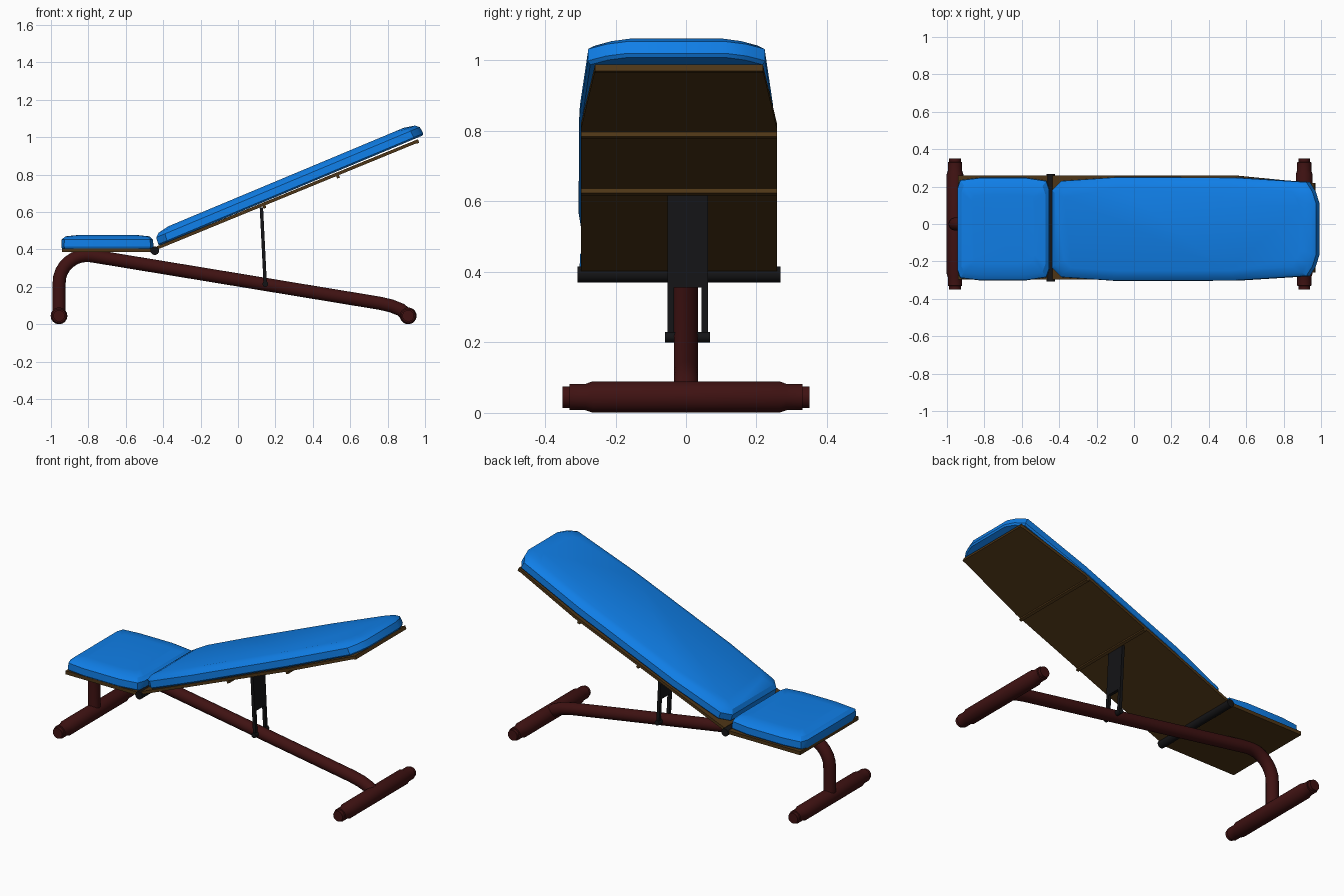
import bpy, bmesh, math
from mathutils import Vector, Matrix

if "Cube" in bpy.data.objects:
    bpy.data.objects.remove(bpy.data.objects["Cube"])


def material(name, rgb):
    m = bpy.data.materials.new(name)
    m.diffuse_color = (*rgb, 1)
    m.use_nodes = True
    m.node_tree.nodes["Principled BSDF"].inputs["Base Color"].default_value = m.diffuse_color
    return m


BLUE = material("blue vinyl", (0.005, 0.21, 0.80))
MAROON = material("maroon steel", (0.05, 0.006, 0.006))
BROWN = material("brown board", (0.075, 0.036, 0.008))
BLACK = material("black steel", (0.007, 0.007, 0.008))


def finish(bm, name, mat, matrix=Matrix(), smooth=None):
    bmesh.ops.recalc_face_normals(bm, faces=bm.faces)
    me = bpy.data.meshes.new(name)
    bm.to_mesh(me)
    bm.free()
    me.transform(matrix)
    me.materials.append(mat)
    ob = bpy.data.objects.new(name, me)
    bpy.context.collection.objects.link(ob)
    if smooth:
        bpy.ops.object.select_all(action='DESELECT')
        ob.select_set(True)
        bpy.context.view_layer.objects.active = ob
        bpy.ops.object.shade_smooth_by_angle(angle=math.radians(smooth))
    return ob


def loft(rings, name, mat, matrix=Matrix(), smooth=None):
    """Skin closed rings of points and cap both ends."""
    bm = bmesh.new()
    vs = [[bm.verts.new(p) for p in r] for r in rings]
    n = len(vs[0])
    for a, b in zip(vs, vs[1:]):
        for i in range(n):
            bm.faces.new((a[i], a[(i + 1) % n], b[(i + 1) % n], b[i]))
    bm.faces.new(vs[0])
    bm.faces.new(vs[-1])
    return finish(bm, name, mat, matrix, smooth)


def rod(profile, x, z, name, mat, yc=0.0, sides=18):
    """Lathe (y, radius) pairs around an axis parallel to y."""
    rings = [[(x + r * math.cos(2 * math.pi * i / sides), yc + y,
               z + r * math.sin(2 * math.pi * i / sides)) for i in range(sides)]
             for y, r in profile]
    return loft(rings, name, mat, smooth=35)


def slab(outline, z0, z1, name, mat, matrix=Matrix(), yc=0.0):
    """Flat plate from a half outline of (x, half width), mirrored in y."""
    pts = [(x, yc - h) for x, h in outline] + [(x, yc + h) for x, h in reversed(outline)]
    return loft([[(x, y, z) for x, y in pts] for z in (z0, z1)], name, mat, matrix)


def pad(outline, layers, name, matrix=Matrix(), yc=-0.027):
    """Cushion: layers are (end inset, side inset, height)."""
    u0, u1 = outline[0][0], outline[-1][0]
    uc, hl = (u0 + u1) / 2, (u1 - u0) / 2
    hm = max(h for _, h in outline)
    rings = []
    for iu, iy, v in layers:
        half = [(uc + (u - uc) * (1 - iu / hl), h * (1 - iy / hm)) for u, h in outline]
        rings.append([(u, yc - h, v) for u, h in half] +
                     [(u, yc + h, v) for u, h in reversed(half)])
    return loft(rings, name, BLUE, matrix, smooth=28)


# Floor bars with stepped end caps
half = [(0.265, 0.045), (0.285, 0.038), (0.33, 0.038), (0.331, 0.031), (0.35, 0.031)]
bar = [(-y, r) for y, r in reversed(half)] + half
rod(bar, -0.957, 0.045, "front_floor_bar", MAROON)
rod(bar, 0.91, 0.045, "rear_floor_bar", MAROON)

# Bent main tube swept along an x-z path
path = [(-0.957, 0.05), (-0.957, 0.21)]
for k in range(1, 9):
    a = math.radians(180 - k * 12.5)
    path.append((-0.807 + 0.15 * math.cos(a), 0.22 + 0.148 * math.sin(a)))
path += [(0.76, 0.112), (0.82, 0.098), (0.87, 0.078), (0.91, 0.045)]
P = [Vector((x, 0, z)) for x, z in path]
rings = []
for i, p in enumerate(P):
    t = (P[min(i + 1, len(P) - 1)] - P[max(i - 1, 0)]).normalized()
    nrm = Vector((-t.z, 0, t.x))
    rings.append([p + 0.035 * (nrm * math.cos(a) + Vector((0, 1, 0)) * math.sin(a))
                  for a in (2 * math.pi * k / 18 for k in range(18))])
loft(rings, "main_tube", MAROON, smooth=40)

# Seat board and cushion
slab([(-0.94, 0.278), (-0.45, 0.278)], 0.385, 0.406, "seat_board", BROWN, yc=-0.02)
pad([(-0.945, 0.22), (-0.93, 0.262), (-0.82, 0.275), (-0.58, 0.275),
     (-0.468, 0.258), (-0.452, 0.21)],
    [(0.004, 0.006, 0.404), (0, 0, 0.415), (0.002, 0.002, 0.452),
     (0.022, 0.03, 0.470), (0.08, 0.09, 0.476)], "seat_cushion")

# Hinge rod between seat and backrest
rod([(-0.288, 0.023), (0.288, 0.023)], -0.445, 0.393, "hinge_rod", BLACK, yc=-0.02)

# Backrest board, cross cleats and cushion, in a tilted frame
tilt = Matrix.Translation((-0.43, 0, 0.40)) @ Matrix.Rotation(math.radians(-22.3), 4, 'Y')
slab([(0, 0.278), (1.07, 0.278), (1.511, 0.238)], 0.0, 0.017,
     "backrest_board", BROWN, tilt, -0.02)
for i, (u, h) in enumerate([(0.615, 0.278), (1.04, 0.278), (1.503, 0.238)]):
    slab([(u - 0.008, h), (u + 0.008, h)], -0.014 if i < 2 else -0.003, 0.002,
         "backrest_cleat_%d" % (i + 1), BROWN, tilt, -0.02)
pad_tilt = Matrix.Translation((-0.43, 0, 0.40)) @ Matrix.Rotation(math.radians(-22.7), 4, 'Y')
pad([(0.014, 0.21), (0.065, 0.258), (0.38, 0.278), (1.08, 0.276),
     (1.495, 0.252), (1.53, 0.20), (1.55, 0.14)],
    [(0.008, 0.008, 0.015), (0, 0, 0.024), (0.004, 0.002, 0.062),
     (0.025, 0.022, 0.080), (0.085, 0.055, 0.092)], "backrest_cushion", pad_tilt)

# Support strut with slotted lower end, and its pivot pin
for name, y0, y1, s0, s1 in [("upper", -0.052, 0.062, 0.36, 1.0),
                             ("left", -0.052, -0.034, 0.0, 0.361),
                             ("right", 0.044, 0.062, 0.0, 0.361)]:
    rings = []
    for s in (s0, s1):
        x, z = 0.146 - 0.021 * s, 0.205 + 0.42 * s
        rings.append([(x - 0.009, y0, z), (x + 0.009, y0, z),
                      (x + 0.009, y1, z), (x - 0.009, y1, z)])
    loft(rings, "strut_" + name, BLACK)
rod([(-0.064, 0.015), (0.064, 0.015)], 0.146, 0.215, "strut_pin", BLACK, yc=0.004)
